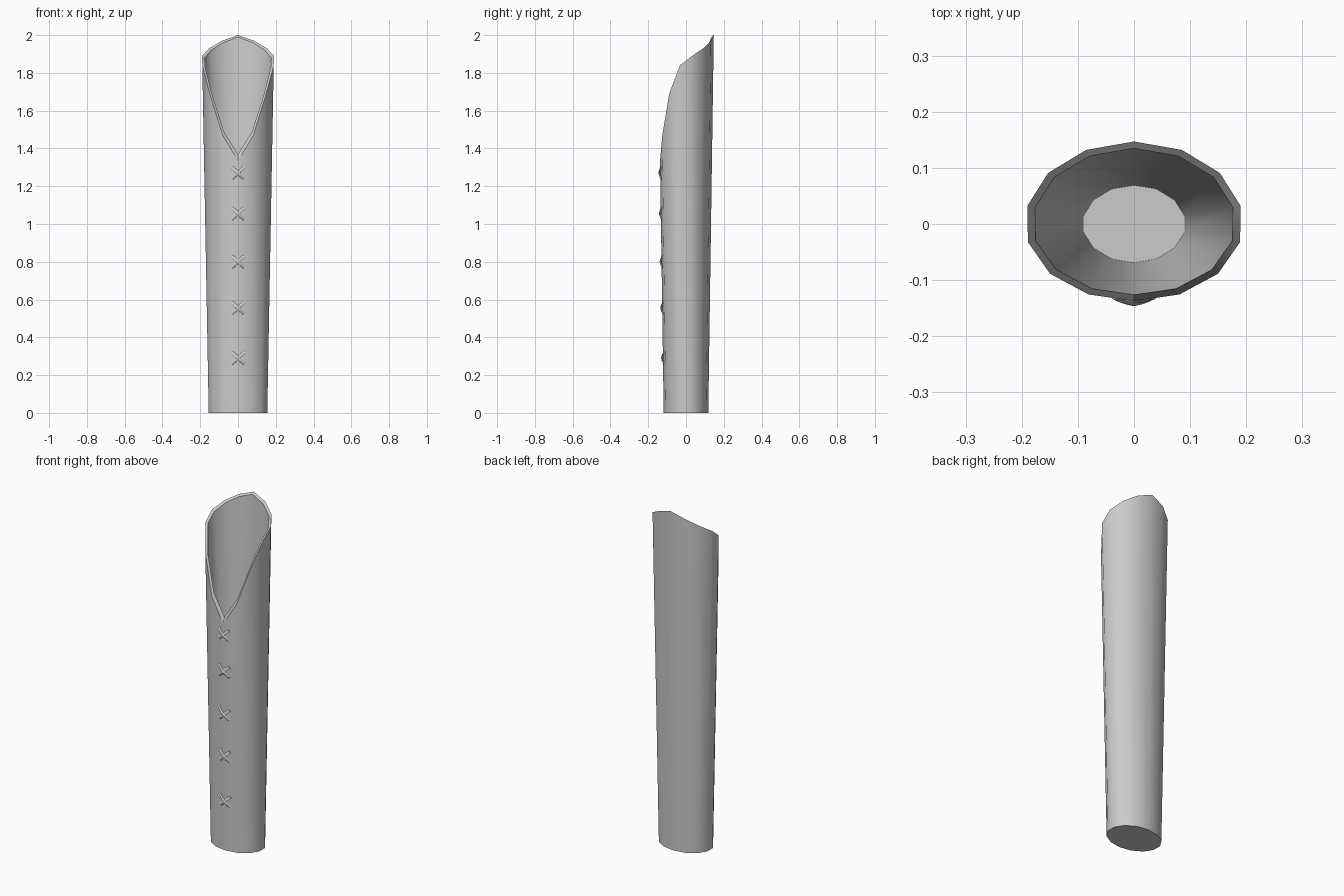
import bpy
import bmesh
import math
from mathutils import Vector

cube = bpy.data.objects.get("Cube")
if cube:
    bpy.data.objects.remove(cube, do_unlink=True)

# One pale grey for the whole model
grey = bpy.data.materials.new("pale_grey")
grey.use_nodes = True
color = (0.6, 0.6, 0.6, 1)
grey.diffuse_color = color
grey.node_tree.nodes["Principled BSDF"].inputs["Base Color"].default_value = color

SIDES = 14
# Rim heights from the back centre round to the front centre
OUTER_RIM = [2.0, 1.97, 1.93, 1.89, 1.84, 1.69, 1.47, 1.335]
INNER_RIM = [1.99, 1.96, 1.92, 1.88, 1.835, 1.69, 1.49, 1.37]


def radii(z):
    """Half width and half depth of the tapered tube at a height."""
    t = z / 2
    return 0.159 + 0.038 * t, 0.118 + 0.029 * t


def point(k, z, rx, ry):
    a = 2 * math.pi * k / SIDES
    return Vector((rx * math.sin(a), ry * math.cos(a), z))


def finish(bm, name, angle):
    bmesh.ops.recalc_face_normals(bm, faces=bm.faces)
    mesh = bpy.data.meshes.new(name)
    bm.to_mesh(mesh)
    bm.free()
    mesh.materials.append(grey)
    obj = bpy.data.objects.new(name, mesh)
    bpy.context.collection.objects.link(obj)
    bpy.ops.object.select_all(action="DESELECT")
    obj.select_set(True)
    bpy.context.view_layer.objects.active = obj
    bpy.ops.object.shade_smooth_by_angle(angle=math.radians(angle))
    return obj


# Hollow sleeve: outer wall, slanted rim, inner wall and floor
bm = bmesh.new()
rings = [[], [], [], []]
for k in range(SIDES):
    i = min(k, SIDES - k)
    zo, zi = OUTER_RIM[i], INNER_RIM[i]
    rx, ry = radii(zo)
    ix, iy = radii(zi)
    columns = [point(k, 0, *radii(0)), point(k, zo, rx, ry),
               point(k, zi, ix - 0.014, iy - 0.012),
               point(k, 0.03, 0.092, 0.069)]
    for ring, co in zip(rings, columns):
        ring.append(bm.verts.new(co))
for low, high in zip(rings, rings[1:]):
    for k in range(SIDES):
        n = (k + 1) % SIDES
        bm.faces.new((low[k], low[n], high[n], high[k]))
bm.faces.new(rings[0])
bm.faces.new(rings[3])
finish(bm, "sleeve", 35)


# Cross stitches down the front: two bowed, flattened threads each
def add_thread(bm, z, side, lift):
    steps, sections = 6, 6
    previous = None
    for s in range(steps + 1):
        t = 2 * s / steps - 1
        x, zz = 0.034 * t, z + side * 0.03 * t
        rx, ry = radii(zz)
        surface = -ry * (1 - 0.1 * abs(x) / (rx * 0.434))
        centre = Vector((x, surface - lift * (1 - t * t), zz))
        across = Vector((-side * 0.66, 0, 0.75))
        ring = []
        for j in range(sections):
            a = 2 * math.pi * j / sections
            offset = across * 0.009 * math.cos(a) + Vector((0, 0.004 * math.sin(a), 0))
            ring.append(bm.verts.new(centre + offset))
        if previous:
            for j in range(sections):
                n = (j + 1) % sections
                bm.faces.new((previous[j], previous[n], ring[n], ring[j]))
        else:
            bm.faces.new(ring)
        previous = ring
    bm.faces.new(previous)


for number, height in enumerate((1.27, 1.055, 0.8, 0.555, 0.29), 1):
    bm = bmesh.new()
    add_thread(bm, height, 1, 0.003)
    add_thread(bm, height, -1, 0.006)
    finish(bm, f"cross_stitch_{number}", 50)
